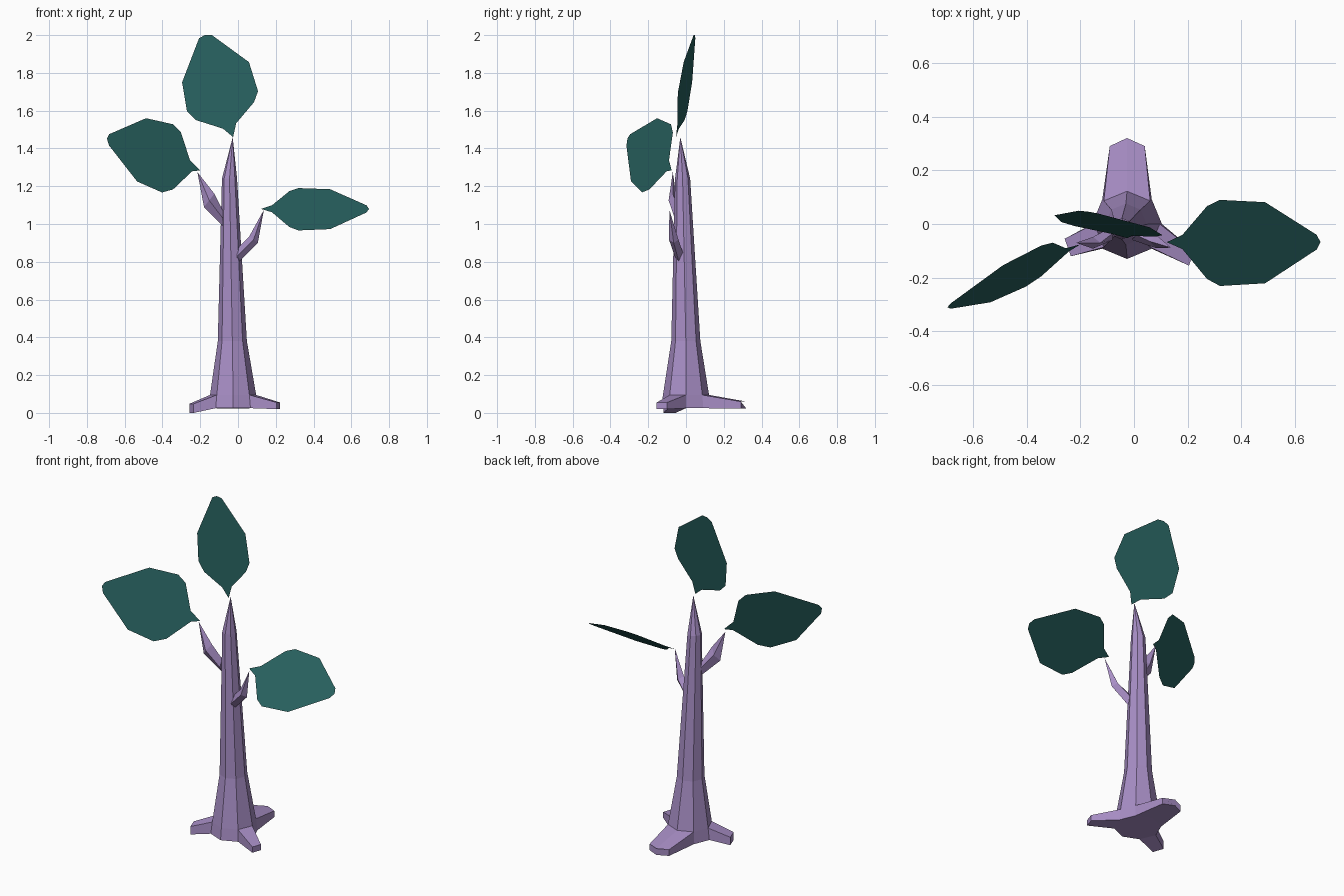
import bpy, bmesh, math
from mathutils import Vector

if "Cube" in bpy.data.objects:
    bpy.data.objects.remove(bpy.data.objects["Cube"])


def material(name, rgb):
    m = bpy.data.materials.new(name)
    m.diffuse_color = (*rgb, 1)
    m.use_nodes = True
    m.node_tree.nodes["Principled BSDF"].inputs["Base Color"].default_value = m.diffuse_color
    return m


BARK = material("lilac bark", (0.39, 0.27, 0.56))
LEAF = material("dark teal leaf", (0.02, 0.115, 0.11))


def finish(bm, name, mat, fix_normals=True):
    if fix_normals:
        bmesh.ops.recalc_face_normals(bm, faces=bm.faces)
    me = bpy.data.meshes.new(name)
    bm.to_mesh(me)
    bm.free()
    me.materials.append(mat)
    ob = bpy.data.objects.new(name, me)
    bpy.context.collection.objects.link(ob)
    return ob


def bridge(bm, a, b):
    n = len(a)
    for i in range(n):
        j = (i + 1) % n
        bm.faces.new((a[i], a[j], b[j], b[i]))


# Trunk: eight-sided tapering column with three spreading roots
bm = bmesh.new()
# centre x, centre y, height, radius
sections = [(-0.026, 0, 0.025, 0.13), (-0.026, 0, 0.095, 0.122),
            (-0.03, -0.001, 0.38, 0.077), (-0.045, -0.018, 1.24, 0.04)]
rings = [[bm.verts.new((x + r * math.cos(i * math.pi / 4),
                        y + r * math.sin(i * math.pi / 4), z)) for i in range(8)]
         for x, y, z, r in sections]
bridge(bm, rings[1], rings[2])
bridge(bm, rings[2], rings[3])
apex = bm.verts.new((-0.028, -0.03, 1.46))
for i in range(8):
    bm.faces.new((rings[3][i], rings[3][(i + 1) % 8], apex))
bm.faces.new(rings[0][::-1])

# Roots grow out of chosen sides of the lowest trunk band:
# trunk corner numbers, end points (x, y), bottom and top height of the end
roots = [((1, 2, 3), ((0.04, 0.29), (-0.026, 0.32), (-0.09, 0.29)), 0.022, 0.06),
         ((4, 5), ((-0.258, -0.055), (-0.235, -0.12)), 0.0, 0.048),
         ((7, 8), ((0.205, -0.155), (0.223, -0.10)), 0.02, 0.055)]
covered = set()
for ids, ends, z0, z1 in roots:
    covered.update(ids[:-1])
    start = [rings[0][i % 8] for i in ids] + [rings[1][i % 8] for i in reversed(ids)]
    end = ([bm.verts.new((x, y, z0)) for x, y in ends]
           + [bm.verts.new((x, y, z1)) for x, y in reversed(ends)])
    bridge(bm, start, end)
    bm.faces.new(end)
for i in range(8):
    if i not in covered:
        j = (i + 1) % 8
        bm.faces.new((rings[0][i], rings[0][j], rings[1][j], rings[1][i]))
finish(bm, "trunk_with_roots", BARK)


# Branches: bent four-sided spikes; each section is (low xz, high xz, y, half width)
def branch(name, base, mid, tip):
    bm = bmesh.new()
    loops = []
    for (lx, lz), (hx, hz), y, w in (base, mid):
        cx, cz = (lx + hx) / 2, (lz + hz) / 2
        loops.append([bm.verts.new(p) for p in
                      ((lx, y, lz), (cx, y - w, cz), (hx, y, hz), (cx, y + w, cz))])
    bridge(bm, *loops)
    t = bm.verts.new(tip)
    for i in range(4):
        bm.faces.new((loops[1][i], loops[1][(i + 1) % 4], t))
    bm.faces.new(loops[0][::-1])
    finish(bm, name, BARK)


branch("left_branch", ((-0.08, 0.99), (-0.08, 1.07), -0.035, 0.025),
       ((-0.18, 1.09), (-0.125, 1.16), -0.07, 0.022), (-0.215, -0.07, 1.275))
branch("right_branch", ((-0.005, 0.79), (-0.005, 0.87), -0.035, 0.025),
       ((0.105, 0.90), (0.06, 0.935), -0.065, 0.025), (0.137, -0.088, 1.075))


# Leaves: flat sheets, outline in x and z on the tilted plane y = a + b*x + c*z
def leaf(name, outline, a, b, c):
    bm = bmesh.new()
    f = bm.faces.new([bm.verts.new((x, a + b * x + c * z, z)) for x, z in outline])
    f.normal_update()
    if f.normal.dot(Vector((0, -1, 0))) < 0:
        f.normal_flip()
    finish(bm, name, LEAF, False)


leaf("top_leaf", [(-0.026, 1.46), (-0.08, 1.505), (-0.222, 1.55), (-0.27, 1.597),
                  (-0.296, 1.75), (-0.206, 1.984), (-0.175, 2.0), (-0.138, 2.0),
                  (0.058, 1.857), (0.106, 1.703), (0.085, 1.645), (-0.01, 1.533)],
     -0.257, -0.168, 0.137)
leaf("left_leaf", [(-0.2, 1.284), (-0.254, 1.337), (-0.302, 1.485), (-0.344, 1.528),
                   (-0.487, 1.56), (-0.683, 1.475), (-0.694, 1.453), (-0.683, 1.416),
                   (-0.534, 1.225), (-0.402, 1.167), (-0.344, 1.183), (-0.243, 1.279)],
     -0.3825, 0.586, 0.33)
leaf("right_leaf", [(0.122, 1.08), (0.18, 1.099), (0.272, 1.174), (0.32, 1.19),
                    (0.488, 1.184), (0.68, 1.099), (0.694, 1.08), (0.68, 1.061),
                    (0.488, 0.973), (0.32, 0.966), (0.272, 0.984), (0.18, 1.062)],
     -1.612, 0, 1.43)
